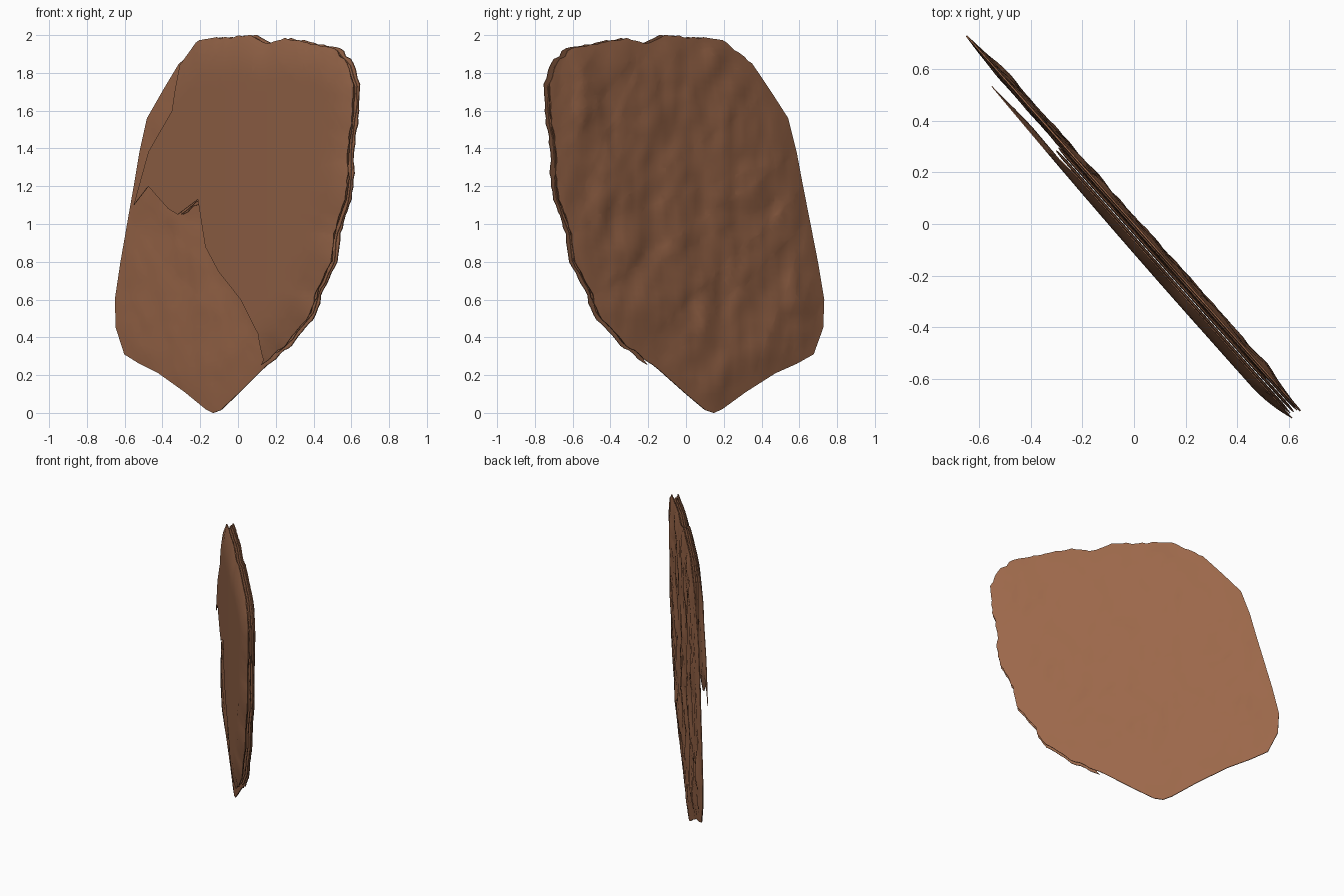
import bpy, bmesh, math, random
from mathutils import Vector, noise

if "Cube" in bpy.data.objects:
    bpy.data.objects.remove(bpy.data.objects["Cube"])

random.seed(4)
CX, SY = 0.665, 0.747          # slab direction in plan: (CX, -SY)


def material(name, rgb):
    m = bpy.data.materials.new(name)
    m.diffuse_color = (*rgb, 1)
    m.use_nodes = True
    m.node_tree.nodes["Principled BSDF"].inputs["Base Color"].default_value = m.diffuse_color
    return m


BARK = material("bark brown", (0.33, 0.137, 0.068))
SMOOTH = material("smooth brown", (0.305, 0.13, 0.066))

# Silhouette in front view (x, z): ragged top and right side, then smooth left side
RIGHT = [(-.31, 1.85), (-.19, 1.96), (-.13, 1.98), (.1, 2), (.17, 1.96), (.2, 1.955), (.28, 1.985),
         (.4, 1.96), (.54, 1.93), (.61, 1.85), (.645, 1.74), (.64, 1.6), (.615, 1.4), (.61, 1.2),
         (.6, 1.13), (.54, .95), (.525, .8), (.45, .65), (.41, .52), (.3, .38), (.22, .31), (.13, .23)]
LEFT = [(0, .1), (-.09, .015), (-.13, 0), (-.17, .02), (-.28, .11), (-.42, .21), (-.52, .26), (-.6, .31),
        (-.645, .45), (-.65, .6), (-.62, .8), (-.58, 1.03), (-.55, 1.2), (-.52, 1.38), (-.48, 1.56),
        (-.4, 1.7)]
# Broken edge of the front layer, from bottom to top
BREAK = [(.13, .28), (.12, .42), (.03, .6), (-.09, .75), (-.16, .88), (-.2, 1.13), (-.31, 1.05),
         (-.36, 1.08), (-.47, 1.2), (-.55, 1.1), (-.47, 1.38), (-.34, 1.6), (-.32, 1.75), (-.31, 1.84)]


def to_u(points, d=0.0):
    """Front-view x to distance along the slab for a layer at depth d."""
    return [((x + SY * d) / CX, z) for x, z in points]


def ragged(points, amount=0.007, step=0.035):
    """Subdivide an open line and roughen it."""
    out = []
    for (a, b), (c, d) in zip(points, points[1:]):
        n = max(1, round(math.hypot(c - a, d - b) / step))
        for i in range(n):
            t = i / n
            j = amount if i else 0
            out.append((a + (c - a) * t + random.uniform(-j, j), b + (d - b) * t + random.uniform(-j, j)))
    return out + [points[-1]]


def edge_distance(p, line, closed=True):
    best = 9
    for i in range(len(line) if closed else len(line) - 1):
        ax, ay = line[i]
        bx, by = line[(i + 1) % len(line)]
        dx, dy = bx - ax, by - ay
        t = ((p[0] - ax) * dx + (p[1] - ay) * dy) / max(dx * dx + dy * dy, 1e-9)
        t = min(1, max(0, t))
        best = min(best, math.hypot(p[0] - ax - dx * t, p[1] - ay - dy * t))
    return best


def ease(t):
    t = min(1, max(0, t))
    return t * (2 - t)


def plate(name, outline, depths, mat, step):
    """Solid plate with a gridded front and back; depths(u, z, e) gives (back, front)."""
    bm = bmesh.new()
    bm.faces.new([bm.verts.new((u, z, 0)) for u, z in outline])
    bmesh.ops.triangulate(bm, faces=bm.faces[:])
    for axis, lo, hi in ((0, -1, 1), (1, 0, 2)):
        no = (1, 0, 0) if axis == 0 else (0, 1, 0)
        for k in range(1, int((hi - lo) / step)):
            co = [0, 0, 0]
            co[axis] = lo + k * step + 0.0013
            bmesh.ops.bisect_plane(bm, geom=bm.verts[:] + bm.edges[:] + bm.faces[:],
                                   plane_co=co, plane_no=no)
    bmesh.ops.remove_doubles(bm, verts=bm.verts[:], dist=0.001)
    bm.verts.index_update()
    n = len(bm.verts)
    backs, fronts = [], []
    for v in bm.verts:
        u, z = v.co.x, v.co.y
        for d, side in zip(depths(u, z, edge_distance((u, z), outline)), (backs, fronts)):
            side.append((u * CX - d * SY, -u * SY - d * CX, z))
    faces = []
    for f in bm.faces:
        ids = [v.index for v in f.verts]
        faces += [ids[::-1], [i + n for i in ids]]
    for e in bm.edges:
        if len(e.link_faces) == 1:
            a, b = (v.index for v in e.verts)
            faces.append([a, b, b + n, a + n])
    bm.free()
    me = bpy.data.meshes.new(name)
    me.from_pydata(backs + fronts, [], faces)
    bm = bmesh.new()
    bm.from_mesh(me)
    bmesh.ops.recalc_face_normals(bm, faces=bm.faces[:])
    bm.to_mesh(me)
    bm.free()
    me.materials.append(mat)
    me.shade_smooth()
    me.set_sharp_from_angle(angle=math.radians(35))
    bpy.context.scene.collection.objects.link(bpy.data.objects.new(name, me))


def lumps(u, z, seed):
    return (noise.noise(Vector((u * 6, z * 4.5, seed))) * 0.014
            + noise.noise(Vector((u * 14, z * 11, seed + 5))) * 0.006)


right = ragged(to_u(RIGHT))
sheet = right + to_u(LEFT)


# Lumpy full-size back sheet
def sheet_depths(u, z, e):
    k = ease(e / 0.22)
    return (-0.003 - 0.013 * k + k * lumps(u, z, 1),
            0.003 + 0.011 * k + 0.5 * k * lumps(u, z, 9))


plate("back_sheet", sheet, sheet_depths, BARK, 0.035)

# Thin strata between the sheet and the front layer
core_line = to_u(RIGHT[1:-1]) + to_u(BREAK[:7] + [(-.3, 1.84)], 0.04)
for i in range(3):
    s = 0.985 - 0.004 * i
    rough = ragged(core_line + core_line[:1], 0.008, 0.05)[:-1]
    line = [(0.1 + (u - 0.1) * s, 1.1 + (z - 1.1) * s) for u, z in rough]
    base = 0.002 + 0.014 * i
    plate(f"stratum_{i + 1}", line,
          lambda u, z, e, b=base: (b + 0.004 - 0.004 * ease(e / 0.05), b + 0.008 + 0.004 * ease(e / 0.05)),
          BARK, 0.1)

# Smooth front layer, thinning to a free flake on the left
skin = right[right.index(to_u(RIGHT)[1]):-1] + to_u(BREAK, 0.055)


def skin_depths(u, z, e):
    rise = ease(edge_distance((u, z), right, False) / 0.2)
    swell = ease((u + 0.75) / 1.2)
    front = 0.045 + (0.014 + 0.02 * swell) * rise
    return front - 0.004 - 0.017 * ease(e / 0.14), front


plate("front_layer", skin, skin_depths, SMOOTH, 0.05)
